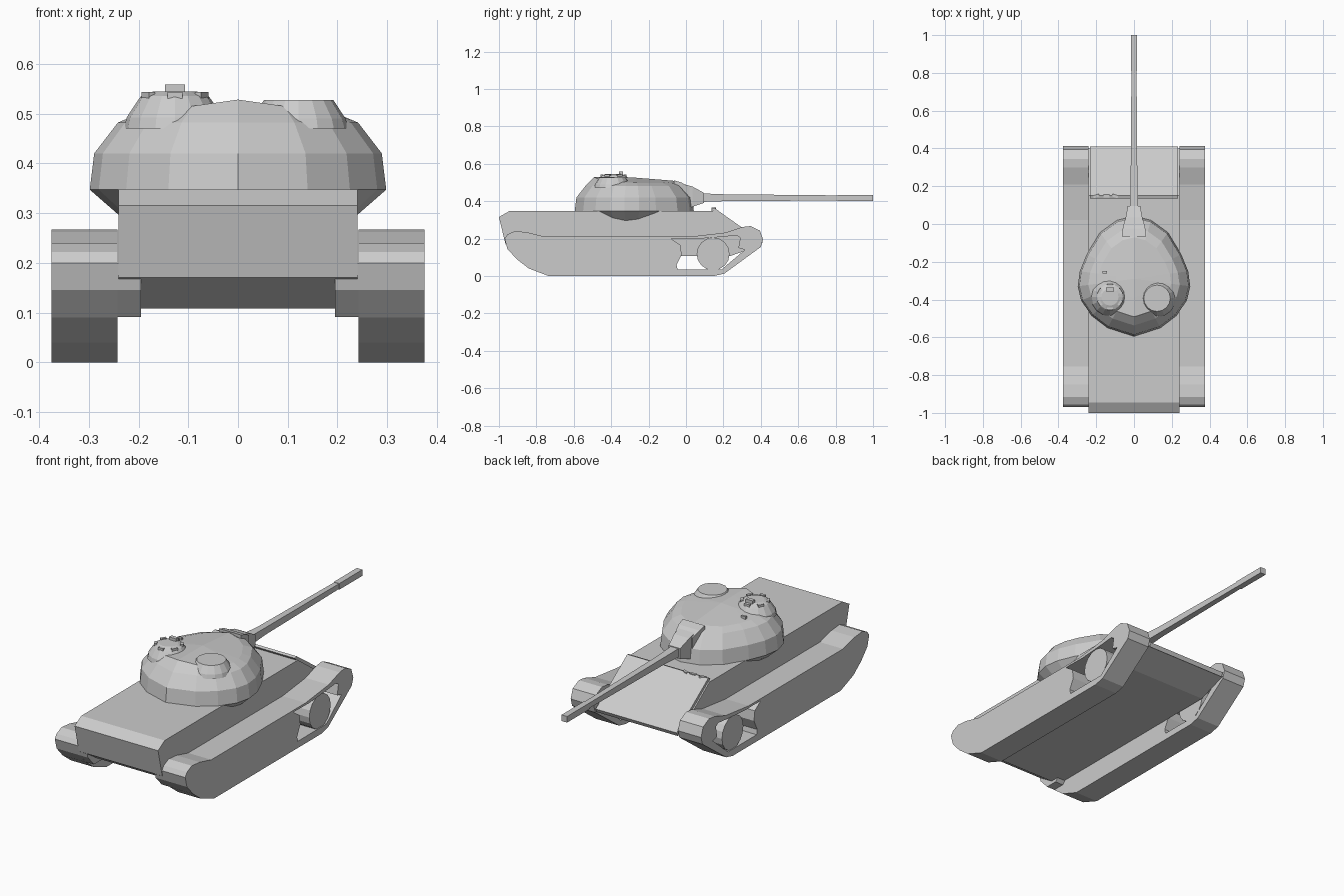
import bpy, bmesh, math
from mathutils import Vector

if "Cube" in bpy.data.objects:
    bpy.data.objects.remove(bpy.data.objects["Cube"])


def add_object(name, bm):
    bmesh.ops.recalc_face_normals(bm, faces=bm.faces)
    mesh = bpy.data.meshes.new(name)
    bm.to_mesh(mesh)
    bm.free()
    obj = bpy.data.objects.new(name, mesh)
    bpy.context.collection.objects.link(obj)
    return obj


def loft(name, rings):
    """Skin a list of equal-length closed rings and cap both ends."""
    bm = bmesh.new()
    loops = [[bm.verts.new(p) for p in ring] for ring in rings]
    n = len(loops[0])
    for a, b in zip(loops, loops[1:]):
        for i in range(n):
            bm.faces.new((a[i], a[(i + 1) % n], b[(i + 1) % n], b[i]))
    bm.faces.new(loops[0])
    bm.faces.new(loops[-1])
    return add_object(name, bm)


def prism(name, profile, x0, x1):
    """Extrude a (y, z) side profile across x."""
    return loft(name, [[(x, y, z) for y, z in profile] for x in (x0, x1)])


def lathe(name, cx, cy, steps, sides=16):
    """Stack of (radius, z) circles around a vertical axis."""
    return loft(name, [[(cx + r * math.cos(2 * math.pi * i / sides),
                         cy + r * math.sin(2 * math.pi * i / sides), z)
                        for i in range(sides)] for r, z in steps])


def tube(name, steps):
    """Rectangular sections along y: (y, half_width, z_low, z_high)."""
    return loft(name, [[(-w, y, a), (w, y, a), (w, y, b), (-w, y, b)]
                       for y, w, a, b in steps])


def box(name, centre, size, turn=0.0):
    bm = bmesh.new()
    bmesh.ops.create_cube(bm, size=1)
    bmesh.ops.scale(bm, vec=size, verts=bm.verts)
    obj = add_object(name, bm)
    obj.location = centre
    obj.rotation_euler.z = turn
    return obj


# Hull with sloped nose and rear
prism("hull", [(-0.945, 0.347), (-1.0, 0.315), (-0.965, 0.17), (-0.87, 0.108),
               (0.24, 0.108), (0.40, 0.165), (0.15, 0.347)], -0.24, 0.24)
# Raised glacis plate
prism("glacis_plate", [(0.135, 0.36), (0.15, 0.365), (0.41, 0.18), (0.40, 0.16),
                       (0.15, 0.34)], -0.233, 0.233)

# Tracks: solid side profile with an opening near the front wheel
track = [(-0.97, 0.2), (-0.955, 0.145), (-0.905, 0.09), (-0.84, 0.04), (-0.735, 0),
         (0.15, 0), (0.205, 0.013), (0.40, 0.155), (0.412, 0.195), (0.395, 0.243),
         (0.345, 0.267), (0.30, 0.262), (0.21, 0.232), (0.02, 0.21), (-0.755, 0.21),
         (-0.85, 0.234), (-0.915, 0.24), (-0.955, 0.222)]
opening = [(-0.08, 0.2), (-0.03, 0.165), (-0.023, 0.115), (-0.05, 0.06),
           (-0.045, 0.035), (0.19, 0.035), (0.315, 0.14), (0.28, 0.15),
           (0.29, 0.205), (0.27, 0.217), (0.2, 0.21), (0.05, 0.198)]
drive = [(-0.97, 0.2), (-0.955, 0.145), (-0.905, 0.091), (-0.84, 0.091),
         (-0.79, 0.145), (-0.8, 0.2)]
wheel = [(0.145 + 0.088 * math.cos(2 * math.pi * i / 16),
          0.118 + 0.088 * math.sin(2 * math.pi * i / 16)) for i in range(16)]
for side, s in (("left", -1), ("right", 1)):
    belt = prism("track_" + side, track, s * 0.242, s * 0.375)
    cutter = prism("opening_cutter", opening, s * 0.2, s * 0.4)
    cutter.hide_render = True
    mod = belt.modifiers.new("opening", 'BOOLEAN')
    mod.object = cutter
    mod.operation = 'DIFFERENCE'
    mod.solver = 'EXACT'
    bpy.context.view_layer.objects.active = belt
    bpy.ops.object.modifier_apply(modifier=mod.name)
    bpy.data.objects.remove(cutter)
    prism("front_wheel_" + side, wheel, s * 0.245, s * 0.37)
    prism("rear_drive_" + side, drive, s * 0.195, s * 0.26)

# Egg-shaped cast turret
half = [(0, 0.042), (0.09, 0.02), (0.18, -0.045), (0.25, -0.16), (0.287, -0.25),
        (0.298, -0.33), (0.28, -0.405), (0.225, -0.485), (0.14, -0.55), (0, -0.595)]
egg = half + [(-x, y) for x, y in half[-2:0:-1]]
CY = -0.29


def turret_ring(scale, z):
    ring = []
    for x, y in egg:
        px, py = x * scale, CY + (y - CY) * scale
        pz = z if z else 0.528 - 0.14 * abs(px) - 0.08 * max(0, py + 0.3)
        ring.append(Vector((px, py, pz)))
    return ring


loft("turret", [turret_ring(0.8, 0.295), turret_ring(1, 0.347), turret_ring(0.97, 0.42),
                turret_ring(0.81, 0.482), turret_ring(0.66, None),
                turret_ring(0.33, None), turret_ring(0.01, None)])

# Commander cupola, hatch and vision blocks
HX, HY = -0.127, -0.387
lathe("left_cupola", HX, HY, [(0.102, 0.47), (0.097, 0.492), (0.074, 0.527),
                              (0.068, 0.535), (0.045, 0.544)])
for k in range(6):
    a = math.radians(30 + 60 * k)
    box("vision_block", (HX + 0.062 * math.cos(a), HY + 0.062 * math.sin(a), 0.537),
        (0.014, 0.03, 0.013), a)
box("hatch_periscope", (HX, HY + 0.04, 0.549), (0.04, 0.02, 0.018))

# Loader cupola
lathe("right_cupola", 0.122, -0.393, [(0.1, 0.47), (0.094, 0.49), (0.07, 0.527)])
box("roof_periscope", (-0.155, -0.255, 0.505), (0.025, 0.012, 0.02))

# Gun mantlet, shield frame and barrel
tube("mantlet", [(-0.06, 0.05, 0.36, 0.505), (0.035, 0.044, 0.37, 0.478),
                 (0.095, 0.033, 0.39, 0.445)])
tube("mantlet_collar", [(-0.065, 0.064, 0.42, 0.512), (-0.025, 0.06, 0.38, 0.5),
                        (0.02, 0.05, 0.37, 0.475)])
tube("gun_barrel", [(0.05, 0.024, 0.395, 0.443), (0.2, 0.018, 0.4, 0.437),
                    (0.82, 0.0135, 0.404, 0.431)])
tube("muzzle", [(0.81, 0.016, 0.401, 0.433), (1.0, 0.016, 0.401, 0.433)])

# Driver periscopes on the hull roof
for x, turn in ((-0.2, 0.3), (-0.145, 0.0), (-0.1, -0.3)):
    box("driver_periscope", (x, 0.148, 0.356), (0.032, 0.014, 0.02), turn)
